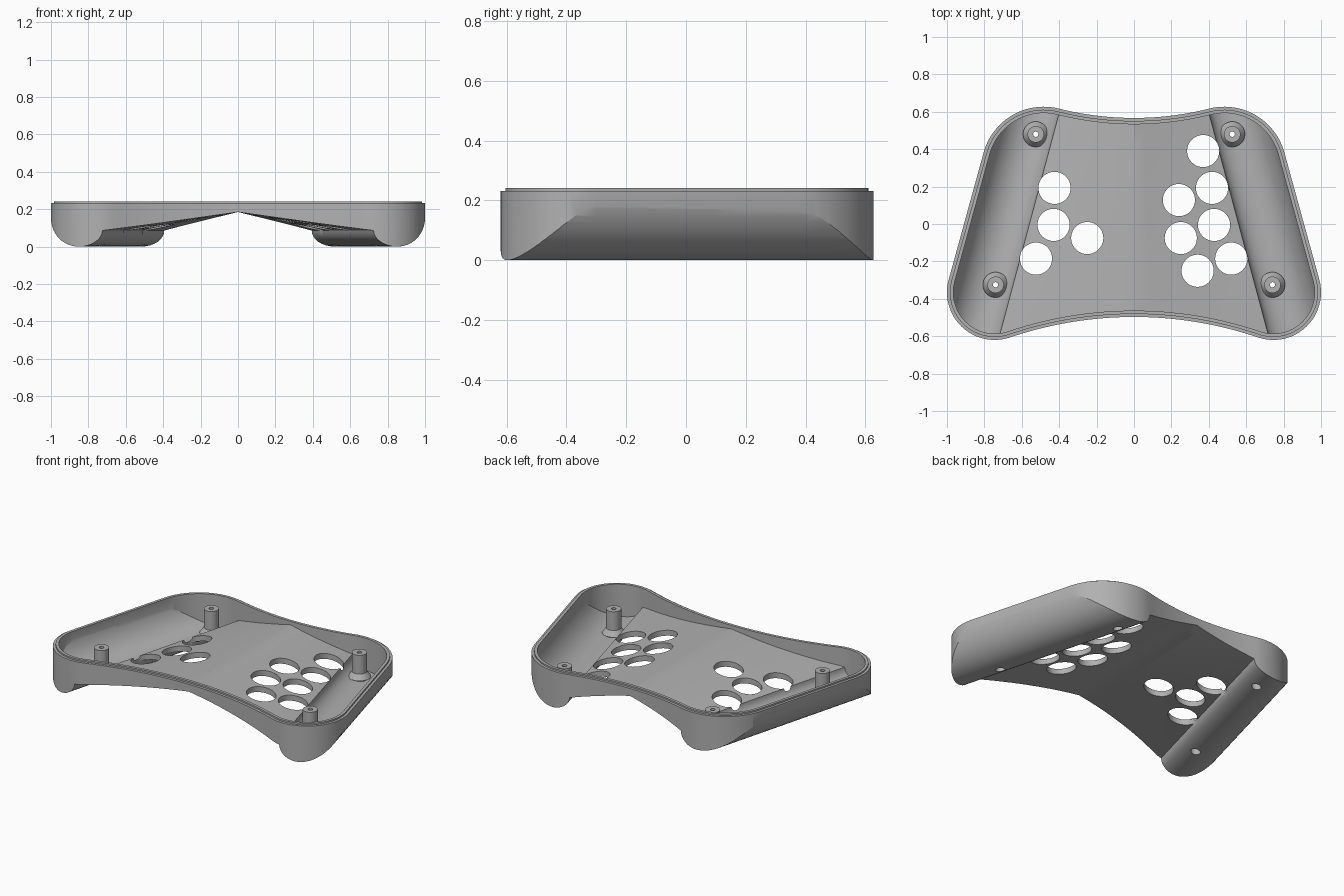
import bpy, bmesh, math
from math import sin, cos, radians, atan2, hypot, pi

if "Cube" in bpy.data.objects:
    bpy.data.objects.remove(bpy.data.objects["Cube"], do_unlink=True)

TILT = radians(15)        # slant of the side grips
EDGE = 0.54               # where the middle panel meets a grip
GRIP = 0.665              # centre line of a grip
WALL = 0.034

grey = bpy.data.materials.new("plain_grey")
grey.use_nodes = True
grey.diffuse_color = (0.44, 0.44, 0.44, 1)
grey.node_tree.nodes["Principled BSDF"].inputs["Base Color"].default_value = (0.44, 0.44, 0.44, 1)


def finish(name, bm):
    bmesh.ops.recalc_face_normals(bm, faces=bm.faces)
    mesh = bpy.data.meshes.new(name)
    bm.to_mesh(mesh)
    bm.free()
    ob = bpy.data.objects.new(name, mesh)
    ob.data.materials.append(grey)
    bpy.context.collection.objects.link(ob)
    return ob


def combine(target, tool, operation):
    """Apply a boolean and discard the tool."""
    mod = target.modifiers.new("combine", 'BOOLEAN')
    mod.operation = operation
    mod.solver = 'EXACT'
    mod.object = tool
    bpy.context.view_layer.objects.active = target
    bpy.ops.object.modifier_apply(modifier=mod.name)
    bpy.data.objects.remove(tool, do_unlink=True)


def arc(cx, cy, r, a, b, n):
    return [(cx + r * cos(a + (b - a) * i / n), cy + r * sin(a + (b - a) * i / n))
            for i in range(n + 1)]


def outline(d):
    """Plan of the case, moved inward by d: tangent arcs on each side."""
    bx, by, br, bR, b0 = 0.483, 0.294, 0.333, 1.64, 0.567
    fx, fy, fr, fR, f0 = 0.745, -0.365, 0.255, 2.06, -0.497
    back = atan2(b0 + bR - by, -bx)
    front = atan2(f0 - fR - fy, -fx)
    half = arc(0, b0 + bR, bR + d, -pi / 2, back - pi, 12)
    half += arc(bx, by, br - d, back, TILT, 24)[1:]
    half += arc(fx, fy, fr - d, TILT, front, 24)
    half += arc(0, f0 - fR, fR + d, front + pi, pi / 2, 14)[1:]
    return half + [(-x, y) for x, y in half[-2:0:-1]]


def prism(name, points, z0, z1):
    bm = bmesh.new()
    face = bm.faces.new([bm.verts.new((x, y, z0)) for x, y in points])
    made = bmesh.ops.extrude_face_region(bm, geom=[face])["geom"]
    for v in made:
        if isinstance(v, bmesh.types.BMVert):
            v.co.z = z1
    return finish(name, bm)


def cylinder(name, x, y, z0, z1, r0, r1, sides=40):
    bm = bmesh.new()
    bmesh.ops.create_cone(bm, cap_ends=True, segments=sides, radius1=r0, radius2=r1, depth=z1 - z0)
    bmesh.ops.translate(bm, verts=bm.verts, vec=(x, y, (z0 + z1) / 2))
    return finish(name, bm)


def underside_body(name, t):
    """Solid above the underside: ridged panel in the middle, rounded grips at the sides."""
    panel, steps, rows = 0.086 + t, 8, 16
    columns = [(i / steps, EDGE, 0.185 + t + (panel - 0.185 - t) * i / steps) for i in range(steps)]
    inner = GRIP - EDGE
    for i in range(9):
        a = i / 8 * pi / 2
        columns.append((1, GRIP - inner * cos(a), t + (panel - t) * (1 - sin(a))))
    for i in range(1, 17):
        a = i / 16 * pi / 2
        columns.append((1, GRIP + (0.222 - t) * sin(a), 0.24 - (0.24 - t) * cos(a)))
    columns.append((1, GRIP + 0.225 - t, 0.6))
    bm = bmesh.new()
    rings = []
    for k in range(rows + 1):
        y = -0.8 + 1.6 * k / rows
        half = [(f * (u - y * sin(TILT)) / cos(TILT), z) for f, u, z in columns]
        ring = [(-x, z) for x, z in half[:0:-1]] + half
        rings.append([bm.verts.new((x, y, z)) for x, z in ring])
    n = len(rings[0])
    for a, b in zip(rings, rings[1:]):
        for i in range(n):
            j = (i + 1) % n
            bm.faces.new((a[i], a[j], b[j], b[i]))
    bm.faces.new(rings[0])
    bm.faces.new(rings[-1])
    bmesh.ops.triangulate(bm, faces=bm.faces)
    return finish(name, bm)


# Outer case with a stepped lip along the rim
case = prism("case_shell", outline(0), -0.1, 0.232)
combine(case, underside_body("outer_form", 0), 'INTERSECT')
combine(case, prism("rim_lip", outline(0.016), 0.215, 0.242), 'UNION')

# Hollow interior
hollow = prism("hollow", outline(WALL), -0.1, 0.4)
combine(hollow, underside_body("inner_form", 0.035), 'INTERSECT')
combine(case, hollow, 'DIFFERENCE')

# Button holes
right_hand = [(0.37, 0.39), (0.417, 0.193), (0.24, 0.128), (0.428, -0.005),
              (0.25, -0.075), (0.52, -0.185), (0.34, -0.25)]
left_hand = [(-0.425, 0.193), (-0.43, -0.005), (-0.25, -0.075), (-0.524, -0.185)]
for x, y in right_hand + left_hand:
    combine(case, cylinder("button_hole", x, y, -0.1, 0.4, 0.086, 0.086, 48), 'DIFFERENCE')

# Screw posts with flared feet, bored from below
for side in (-1, 1):
    for px, y in ((0.525, 0.48), (0.74, -0.325)):
        x = side * px
        combine(case, cylinder("post_foot", x, y, 0.052, 0.085, 0.068, 0.044), 'UNION')
        combine(case, cylinder("post", x, y, 0.032, 0.205, 0.044, 0.044), 'UNION')
        combine(case, cylinder("screw_bore", x, y, -0.1, 0.3, 0.014, 0.014, 24), 'DIFFERENCE')
        combine(case, cylinder("screw_recess", x, y, -0.1, 0.12, 0.028, 0.028, 32), 'DIFFERENCE')

bpy.ops.object.select_all(action='DESELECT')
case.select_set(True)
bpy.context.view_layer.objects.active = case
bpy.ops.object.shade_smooth_by_angle(angle=radians(25))
